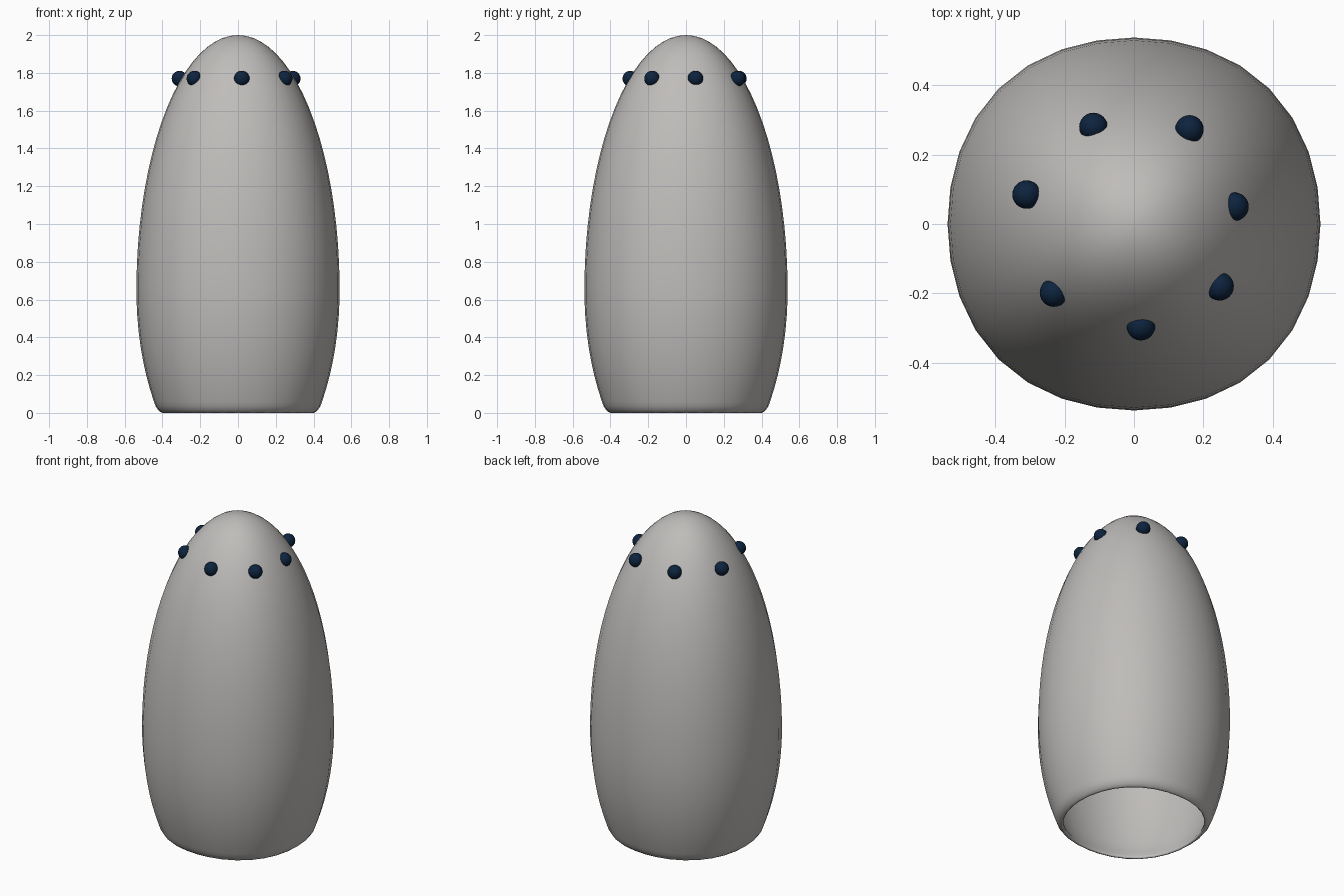
import bpy, bmesh, math
from mathutils import Matrix

cube = bpy.data.objects.get("Cube")
if cube:
    bpy.data.objects.remove(cube, do_unlink=True)


def material(name, color):
    mat = bpy.data.materials.new(name)
    mat.use_nodes = True
    mat.diffuse_color = (*color, 1)
    mat.node_tree.nodes["Principled BSDF"].inputs["Base Color"].default_value = (*color, 1)
    return mat


def add_object(name, bm, mat):
    mesh = bpy.data.meshes.new(name)
    bmesh.ops.recalc_face_normals(bm, faces=bm.faces)
    for face in bm.faces:
        face.smooth = True
    bm.to_mesh(mesh)
    bm.free()
    mesh.materials.append(mat)
    obj = bpy.data.objects.new(name, mesh)
    bpy.context.collection.objects.link(obj)
    return obj


grey = material("warm grey", (0.52, 0.505, 0.49))
navy = material("dark navy", (0.004, 0.017, 0.048))

WIDEST, RADIUS, TOP, BELOW = 0.65, 0.538, 1.35, 1.05
WALL, LOW = 0.028, 0.06


def egg_profile(inset):
    """Half outline of the egg, from its open bottom up to the tip."""
    start = -math.asin((WIDEST - LOW) / BELOW)
    points = []
    for i in range(29):
        a = start + (math.pi / 2 - start) * i / 28
        height = BELOW if a < 0 else TOP - inset
        points.append(((RADIUS - inset) * math.cos(a), WIDEST + height * math.sin(a)))
    points[-1] = (0, points[-1][1])
    return points


# Hollow shell: outer wall, rounded rim, inner wall
rim = [(0.436, 0.035), (0.423, 0.015), (0.41, 0.004), (0.4, 0), (0.394, 0.006), (0.397, 0.02)]
outline = egg_profile(0)[::-1] + rim + egg_profile(WALL)
bm = bmesh.new()
verts = [bm.verts.new((r, 0, z)) for r, z in outline]
edges = [bm.edges.new(pair) for pair in zip(verts, verts[1:])]
bmesh.ops.spin(bm, geom=verts + edges, cent=(0, 0, 0), axis=(0, 0, 1),
               angle=math.tau, steps=32, use_merge=False)
bmesh.ops.remove_doubles(bm, verts=bm.verts, dist=0.0005)

# Swell the diagonals a little, so the cross-section is a softly rounded square
for v in bm.verts:
    swell = 1 + 0.0135 * (1 - math.cos(4 * math.atan2(v.co.y, v.co.x)))
    v.co.x *= swell
    v.co.y *= swell
add_object("hollow_shell", bm, grey)

# Ring of small beads near the tip
beads = [(0.02, -0.295), (0.247, -0.18), (0.29, 0.05), (0.16, 0.273),
         (-0.117, 0.28), (-0.31, 0.085), (-0.231, -0.198)]
for i, (x, y) in enumerate(beads, 1):
    bm = bmesh.new()
    bmesh.ops.create_uvsphere(bm, u_segments=24, v_segments=16, radius=0.041,
                              matrix=Matrix.Translation((x, y, 1.77)))
    add_object(f"bead_{i}", bm, navy)
